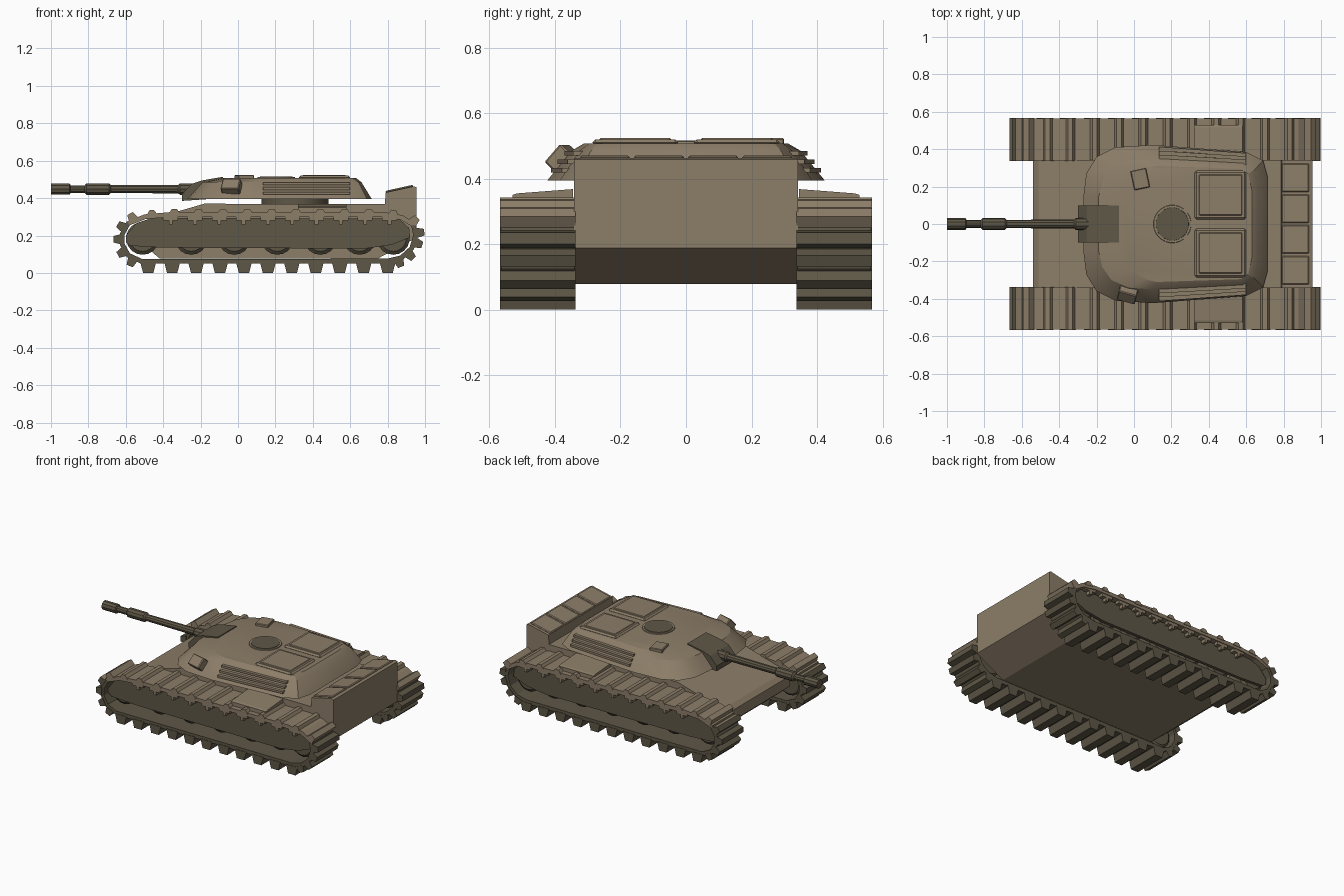
import bpy, bmesh, math
from mathutils import Vector, Matrix, Euler

if "Cube" in bpy.data.objects:
    bpy.data.objects.remove(bpy.data.objects["Cube"])


def material(name, col):
    m = bpy.data.materials.new(name)
    m.diffuse_color = (*col, 1)
    m.use_nodes = True
    m.node_tree.nodes["Principled BSDF"].inputs["Base Color"].default_value = m.diffuse_color
    return m


BROWN = material("armour_brown", (0.262, 0.205, 0.138))
DARK = material("dark_olive", (0.112, 0.095, 0.062))


def finish(name, bm, mats, rule=None):
    bmesh.ops.recalc_face_normals(bm, faces=bm.faces[:])
    if rule:
        for f in bm.faces:
            f.material_index = rule(f.calc_center_median())
    me = bpy.data.meshes.new(name)
    bm.to_mesh(me)
    bm.free()
    for m in mats:
        me.materials.append(m)
    ob = bpy.data.objects.new(name, me)
    bpy.context.collection.objects.link(ob)
    return ob


def smooth(ob, angle=30):
    bpy.ops.object.select_all(action='DESELECT')
    ob.select_set(True)
    bpy.context.view_layer.objects.active = ob
    bpy.ops.object.shade_smooth_by_angle(angle=math.radians(angle))


def add_loft(bm, rings):
    """Skin matching rings and cap both ends."""
    vs = [[bm.verts.new(p) for p in r] for r in rings]
    n = len(vs[0])
    for a, b in zip(vs, vs[1:]):
        for i in range(n):
            bm.faces.new((a[i], a[(i + 1) % n], b[(i + 1) % n], b[i]))
    bm.faces.new(vs[0])
    bm.faces.new(vs[-1])


def prism(name, profile, y0, y1, mat):
    """Side profile (x, z) extruded across y."""
    bm = bmesh.new()
    add_loft(bm, [[(x, y, z) for x, z in profile] for y in (y0, y1)])
    return finish(name, bm, [mat])


def box(name, loc, size, mat, rot=(0, 0, 0), bevel=0):
    bm = bmesh.new()
    bmesh.ops.create_cube(bm, size=1)
    bmesh.ops.scale(bm, vec=size, verts=bm.verts)
    r = Euler([math.radians(a) for a in rot]).to_matrix().to_4x4()
    bm.transform(Matrix.Translation(loc) @ r)
    ob = finish(name, bm, [mat])
    if bevel:
        b = ob.modifiers.new("bevel", 'BEVEL')
        b.width = bevel
        b.segments = 1
    return ob


def lathe(name, origin, axis, profile, mat, sides=16):
    """Stack of (distance, radius) circles along an axis."""
    rot = Vector((0, 0, 1)).rotation_difference(Vector(axis)).to_matrix()
    bm = bmesh.new()
    add_loft(bm, [[Vector(origin) + rot @ Vector((r * math.cos(2 * math.pi * (i + .5) / sides),
                                                  r * math.sin(2 * math.pi * (i + .5) / sides), d))
                   for i in range(sides)] for d, r in profile])
    ob = finish(name, bm, [mat])
    smooth(ob)
    return ob


# Hull with raised rear deck
prism("hull", [(-.42, .078), (.75, .078), (.955, .188), (.955, .458), (.94, .463), (.79, .43),
               (.785, .368), (-.18, .37), (-.51, .275), (-.54, .25), (-.54, .18)], -.342, .342, BROWN)
for i in range(4):
    box(f"rear_deck_panel_{i + 1}", (.863, -.2475 + .165 * i, .449), (.15, .152, .012),
        BROWN, (0, -12.4, 0), .005)

# Track loop, counter-clockwise in x/z
LOOP = [(-.52, .05), (.80, .05), (.88, .07), (.94, .125), (.963, .20), (.948, .265), (.88, .308),
        (.78, .325), (-.36, .325), (-.5, .313), (-.595, .275), (-.632, .21), (-.632, .15), (-.595, .085)]
# Cleats: x, z, outward angle, height, base width, tip width
CLEATS = [(-.48 + .128 * k, .05, 270, .05, .085, .055) for k in range(11)]
CLEATS += [(-.34 + .13 * k, .325, 90, .018, .06, .025) for k in range(9)]
CLEATS += [(x, z, a, .034, .055, .035) for x, z, a in (
    (-.565, .068, 245), (-.612, .112, 208), (-.632, .18, 180), (-.613, .244, 150), (-.56, .288, 120),
    (.86, .064, 292), (.915, .10, 315), (.953, .16, 341), (.962, .215, 5), (.935, .272, 45))]
CLEATS += [(-.46, .316, 97, .02, .06, .025), (.83, .316, 80, .02, .06, .025)]


def shrink(loop, d):
    out = []
    for i, p in enumerate(loop):
        a = Vector(p) - Vector(loop[i - 1])
        b = Vector(loop[(i + 1) % len(loop)]) - Vector(p)
        t = (a.normalized() + b.normalized()).normalized()
        out.append((p[0] - t.y * d, p[1] + t.x * d))
    return out


def track(name, s):
    bm = bmesh.new()
    y0, y1 = s * .34, s * .565
    inner = shrink(LOOP, .026)
    rows = [[bm.verts.new((x, y, z)) for x, z in lp]
            for lp, y in ((LOOP, y0), (LOOP, y1), (inner, y1), (inner, y0))]
    n = len(LOOP)
    for k in range(4):
        a, b = rows[k], rows[(k + 1) % 4]
        for i in range(n):
            bm.faces.new((a[i], a[(i + 1) % n], b[(i + 1) % n], b[i]))
    for x, z, ang, h, base, tip in CLEATS:
        nrm = Vector((math.cos(math.radians(ang)), math.sin(math.radians(ang))))
        tan = Vector((-nrm.y, nrm.x))
        c = Vector((x, z))
        pts = [c - nrm * .008 - tan * base / 2, c + nrm * h - tan * tip / 2,
               c + nrm * h + tan * tip / 2, c - nrm * .008 + tan * base / 2]
        add_loft(bm, [[(p.x, max(-9, y), max(p.y, 0)) for p in pts] for y in (s * .338, s * .568)])
    # upper run is armour coloured, the rest dark
    finish(name, bm, [DARK, BROWN], lambda c: int(c.z > .262))


for side, s in (("left", 1), ("right", -1)):
    track(f"{side}_track", s)
    # Side skirt
    prism(f"{side}_skirt", [(-.575, .145), (-.4, .135), (.68, .13), (.82, .15), (.92, .19), (.915, .24),
                            (.86, .29), (-.46, .295), (-.545, .265), (-.6, .2), (-.6, .165)],
          s * .51, s * .53, DARK)
    # Road wheels
    for i, x in enumerate((-.51, -.25, -.02, .21, .44, .65, .83)):
        lathe(f"{side}_wheel_{i + 1}", (x, s * .37, .185), (0, s, 0),
              [(0, .075), (.01, .088), (.12, .088), (.135, .07)], DARK, 18)
    # Fender edge with hanging tabs
    for k in range(10):
        x = -.36 + .13 * k
        prism(f"{side}_fender_tab_{k + 1}", [(x - .04, .302), (x - .04, .28), (x - .01, .28), (x - .01, .258),
                                             (x + .01, .258), (x + .01, .28), (x + .04, .28), (x + .04, .302)],
              s * .53, s * .56, BROWN)
    # Sloped fender locker
    bm = bmesh.new()
    add_loft(bm, [[(x, s * .345, .32), (x, s * .53, .32), (x, s * .53, .35), (x, s * .515, .355),
                   (x, s * .345, .368)] for x in (.32, .58)])
    finish(f"{side}_fender_locker", bm, [BROWN])

# Turret: three mirrored outlines lofted upwards
TIERS = [
    (.395, [(-.27, .15), (-.255, .27), (-.2, .36), (-.1, .41), (.1, .423), (.6, .385), (.69, .34), (.715, .25)]),
    (.485, [(-.19, .14), (-.17, .23), (-.12, .3), (-.03, .34), (.1, .35), (.58, .325), (.645, .29), (.66, .2)]),
    (.508, [(-.08, .12), (-.06, .19), (-.02, .25), (.05, .295), (.12, .31), (.57, .295), (.61, .27), (.63, .18)]),
]
bm = bmesh.new()
add_loft(bm, [[(x, y, z) for x, y in half] + [(x, -y, z) for x, y in reversed(half)] for z, half in TIERS])
smooth(finish("turret", bm, [BROWN]), 25)
lathe("turret_ring", (.305, 0, .36), (0, 0, 1), [(0, .18), (.04, .18)], DARK, 24)

# Gun mantlet and stepped barrel
prism("mantlet", [(-.3, .385), (-.3, .42), (-.25, .475), (-.19, .495), (-.08, .514), (-.08, .4)], -.1, .1, DARK)
lathe("gun_barrel", (-.18, 0, .448), (-1, 0, 0),
      [(0, .032), (.13, .032), (.14, .024), (.5, .022), (.51, .032), (.63, .032), (.64, .021),
       (.715, .021), (.72, .031), (.82, .031)], DARK, 10)

# Round hatch
lathe("round_hatch_rim", (.205, 0, .5), (0, 0, 1), [(0, .104), (.013, .1)], BROWN, 24)
lathe("round_hatch", (.205, 0, .505), (0, 0, 1), [(0, .09), (.011, .088)], DARK, 24)

# Roof plates and side rails
for side, s in (("left", 1), ("right", -1)):
    box(f"{side}_roof_plate", (.462, s * .155, .51), (.275, .262, .02), BROWN, bevel=.01)
    box(f"{side}_roof_plate_inset", (.462, s * .155, .514), (.235, .222, .02), BROWN, bevel=.006)
    for i, z in enumerate((.425, .451, .477)):
        t = (z - .395) / .09
        ends = [(.135, .423 - .073 * t), (.6, .385 - .06 * t)]
        bm = bmesh.new()
        add_loft(bm, [[(x, s * (y - .02), z - .007), (x, s * (y + .014), z - .007),
                       (x, s * (y + .014), z + .007), (x, s * (y - .02), z + .007)] for x, y in ends])
        finish(f"{side}_side_rail_{i + 1}", bm, [BROWN])

# Sight box on the roof and launcher box on the cheek
box("roof_sight", (.033, .24, .508), (.085, .105, .032), BROWN, (0, 0, 12), .004)
box("cheek_launcher", (-.035, -.378, .462), (.1, .075, .05), BROWN, (48, 0, -15), .005)
